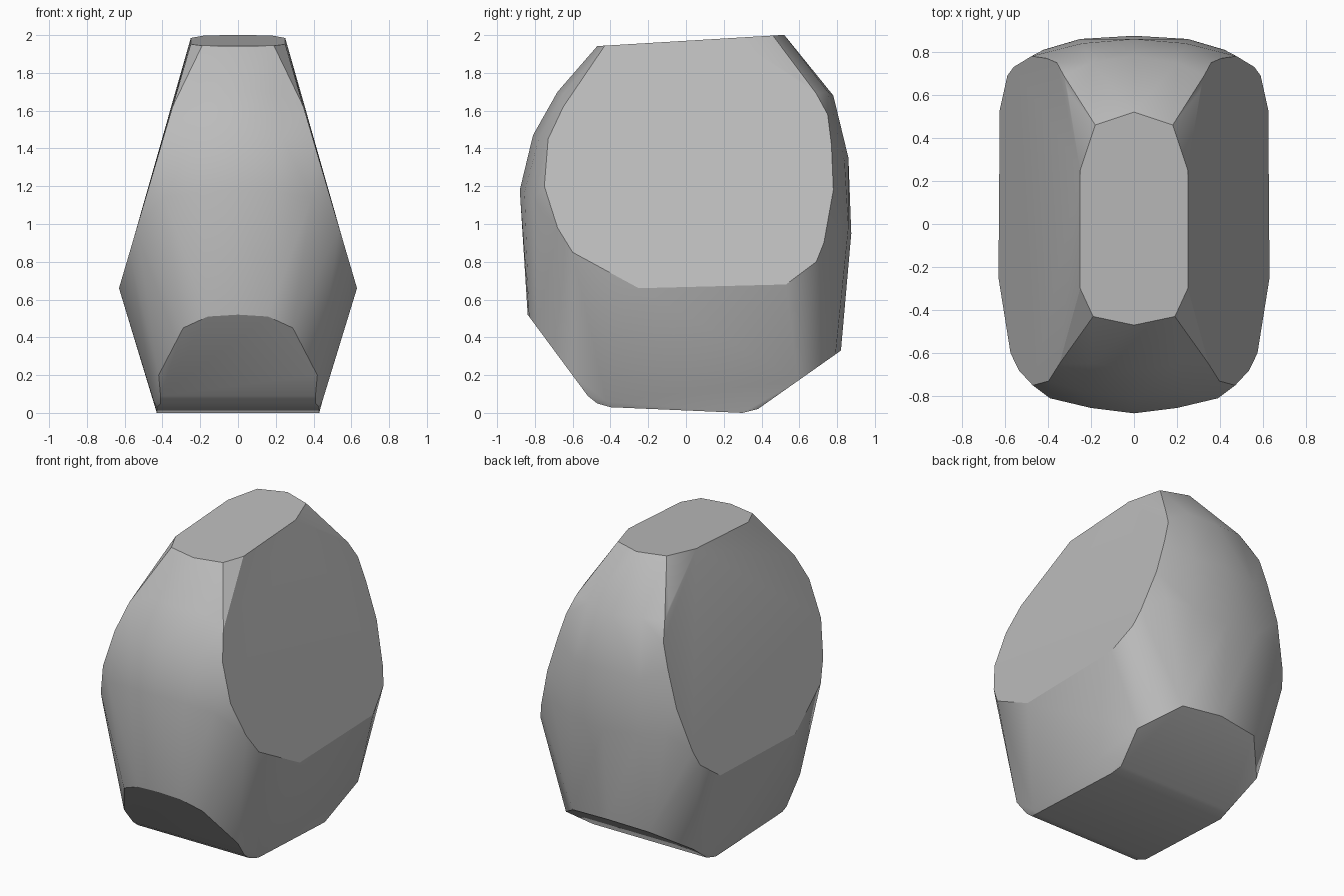
import bpy
import bmesh
import math

default_cube = bpy.data.objects.get("Cube")
if default_cube:
    bpy.data.objects.remove(default_cube, do_unlink=True)


def make_material(name, value):
    material = bpy.data.materials.new(name)
    material.use_nodes = True
    colour = (value, value, value, 1)
    material.diffuse_color = colour
    material.node_tree.nodes["Principled BSDF"].inputs["Base Color"].default_value = colour
    return material


def upper_side(y, z):
    """Point on the inward-leaning upper flank."""
    return (0.63 - (z - 0.66) * 0.295, y, z)


def lower_side(y, z):
    """Point on the flank that narrows towards the base."""
    return (0.44 + (z - 0.04) * 0.306, y, z)


def front_bevel(x, z):
    """Point on the undercut at the front of the base."""
    return (x, -0.52 - (z - 0.09) * 0.74, z)


def back_bevel(x, z):
    """Point on the undercut at the back of the base."""
    return (x, 0.38 + (z - 0.02) * 1.42, z)


def top_cap(x, y):
    """Point on the slightly tilted top facet."""
    return (x, y, 1.97 + y * 0.06)


# Outline of the flat upper flank, as y and z
flank_outline = [
    (-0.25, 0.66), (-0.6, 0.85), (-0.68, 0.98), (-0.75, 1.2), (-0.73, 1.45),
    (-0.65, 1.62), (0.62, 1.75), (0.69, 1.69), (0.75, 1.58), (0.77, 1.42),
    (0.78, 1.18), (0.73, 0.9), (0.69, 0.8), (0.53, 0.68),
]
half = [upper_side(y, z) for y, z in flank_outline]

# Top facet and base corners
half += [top_cap(x, y) for x, y in
         [(0.25, 0.25), (0.18, 0.46), (0, 0.52), (0.25, -0.3), (0.19, -0.43), (0, -0.47)]]
half += [(0.43, -0.4, 0.03), (0.43, 0.3, 0), (0.41, -0.47, 0.05)]
half += [lower_side(y, z) for y, z in [(-0.42, 0.06), (0.36, 0.04)]]

# Undercuts at the base
half += [front_bevel(x, z) for x, z in
         [(0.41, 0.09), (0.42, 0.2), (0.29, 0.45), (0.16, 0.51), (0, 0.52)]]
half += [back_bevel(x, z) for x, z in
         [(0.42, 0.02), (0.47, 0.17), (0.28, 0.31), (0, 0.33)]]

# Bulging front and back
half += [
    (0, -0.88, 1.18), (0.2, -0.855, 1.17), (0.39, -0.81, 1.14),
    (0, -0.81, 1.47), (0.24, -0.78, 1.45), (0, -0.68, 1.7), (0.2, -0.65, 1.69),
    (0, 0.875, 0.95), (0.25, 0.86, 0.98), (0.42, 0.81, 1.0),
    (0, 0.86, 1.35), (0.24, 0.84, 1.33), (0, 0.78, 1.68), (0.2, 0.75, 1.7),
]

# Wrap the mirrored points into one faceted stone
bm = bmesh.new()
for x, y, z in half:
    bm.verts.new((x, y, z))
    if x > 0:
        bm.verts.new((-x, y, z))
hull = bmesh.ops.convex_hull(bm, input=bm.verts)
loose = [v for v in bm.verts if not v.link_faces]
bmesh.ops.delete(bm, geom=loose, context="VERTS")
bmesh.ops.dissolve_limit(bm, angle_limit=math.radians(1.5),
                         verts=bm.verts, edges=bm.edges)
bmesh.ops.recalc_face_normals(bm, faces=bm.faces)

mesh = bpy.data.meshes.new("rock")
bm.to_mesh(mesh)
bm.free()
rock = bpy.data.objects.new("rock", mesh)
bpy.context.collection.objects.link(rock)
mesh.materials.append(make_material("stone grey", 0.5))

# Soft rounded ends, crisp cut facets
bpy.ops.object.select_all(action="DESELECT")
rock.select_set(True)
bpy.context.view_layer.objects.active = rock
bpy.ops.object.shade_smooth_by_angle(angle=math.radians(28))
